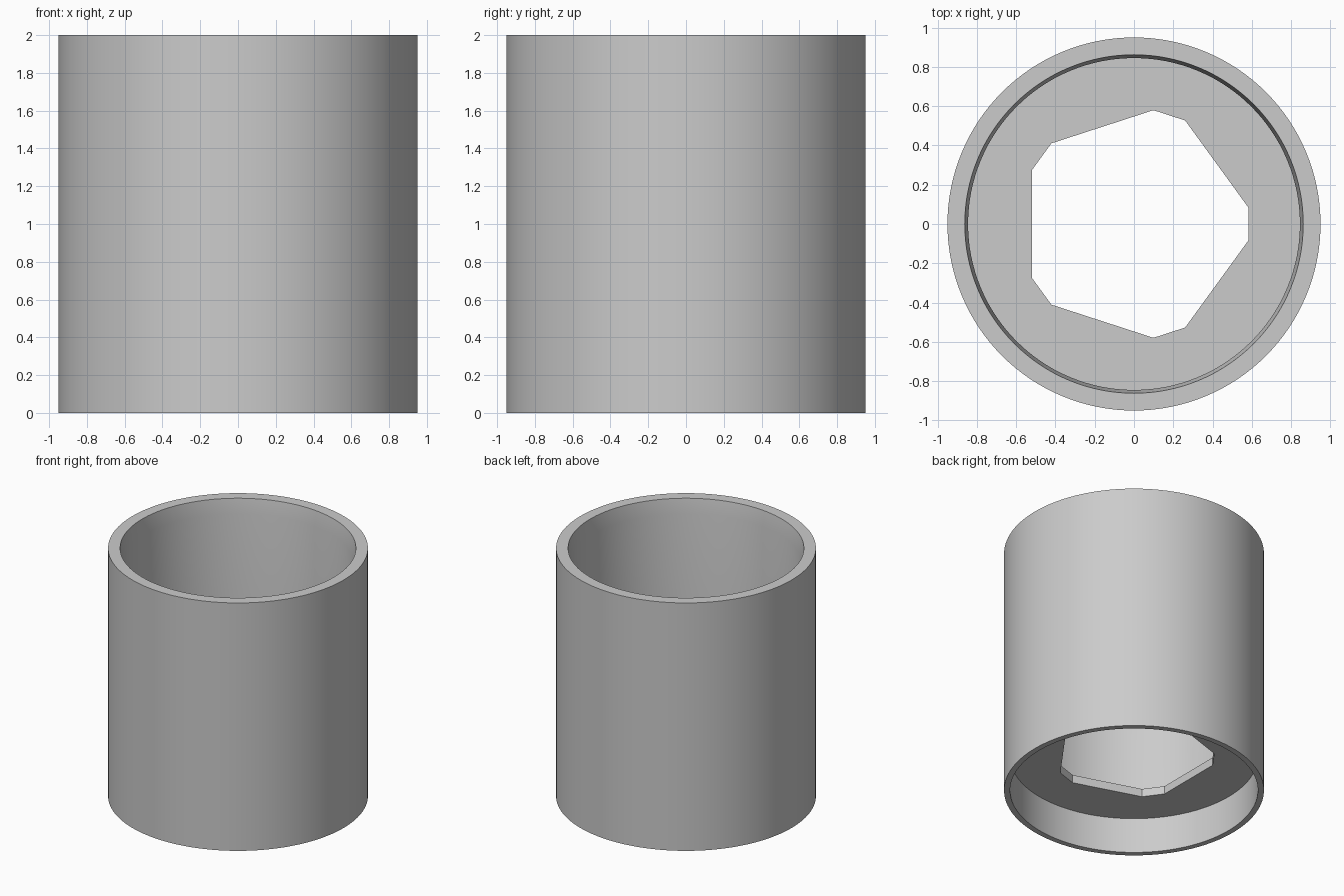
import bpy
import bmesh
from math import sin, cos, tau, radians

cube = bpy.data.objects.get("Cube")
if cube:
    bpy.data.objects.remove(cube, do_unlink=True)

SEGMENTS = 128
FLOOR_BOTTOM, FLOOR_TOP = 0.285, 0.35

grey = bpy.data.materials.new("plain_grey")
grey.use_nodes = True
colour = (0.6, 0.6, 0.6, 1)
grey.diffuse_color = colour
grey.node_tree.nodes["Principled BSDF"].inputs["Base Color"].default_value = colour


def stack_rings(name, rings):
    """Join rings of points into a closed solid, capping both ends."""
    bm = bmesh.new()
    loops = [[bm.verts.new(p) for p in ring] for ring in rings]
    for low, high in zip(loops, loops[1:]):
        for i in range(len(low)):
            j = (i + 1) % len(low)
            bm.faces.new((low[i], low[j], high[j], high[i]))
    bm.faces.new(loops[0])
    bm.faces.new(loops[-1])
    bmesh.ops.recalc_face_normals(bm, faces=bm.faces)
    mesh = bpy.data.meshes.new(name)
    bm.to_mesh(mesh)
    bm.free()
    mesh.materials.append(grey)
    obj = bpy.data.objects.new(name, mesh)
    bpy.context.collection.objects.link(obj)
    return obj


def circle(radius, z):
    angles = [tau * i / SEGMENTS for i in range(SEGMENTS)]
    return [(radius * cos(a), radius * sin(a), z) for a in angles]


def clipped_pentagon(radius, z):
    angles = [radians(72 * k + side) for k in range(5) for side in (-8.3, 8.3)]
    return [(radius * cos(a), radius * sin(a), z) for a in angles]


# Cup body: bore with a slightly flared mouth, outer wall, recess underneath
profile = [(0.845, FLOOR_TOP), (0.845, 1.88), (0.862, 2), (0.95, 2),
           (0.95, 0), (0.906, 0), (0.906, FLOOR_BOTTOM)]
body = stack_rings("cup_body", [circle(r, z) for r, z in profile])

# Five-sided opening with clipped corners through the floor
cutter = stack_rings("floor_hole_cutter",
                     [clipped_pentagon(0.588, z)
                      for z in (FLOOR_BOTTOM - 0.1, FLOOR_TOP + 0.1)])
cutter.hide_render = True

cut = body.modifiers.new("floor_hole", 'BOOLEAN')
cut.operation = 'DIFFERENCE'
cut.solver = 'EXACT'
cut.object = cutter

bpy.ops.object.select_all(action='DESELECT')
body.select_set(True)
bpy.context.view_layer.objects.active = body
bpy.ops.object.modifier_apply(modifier=cut.name)
bpy.data.objects.remove(cutter, do_unlink=True)
bpy.ops.object.shade_smooth_by_angle(angle=radians(30))
